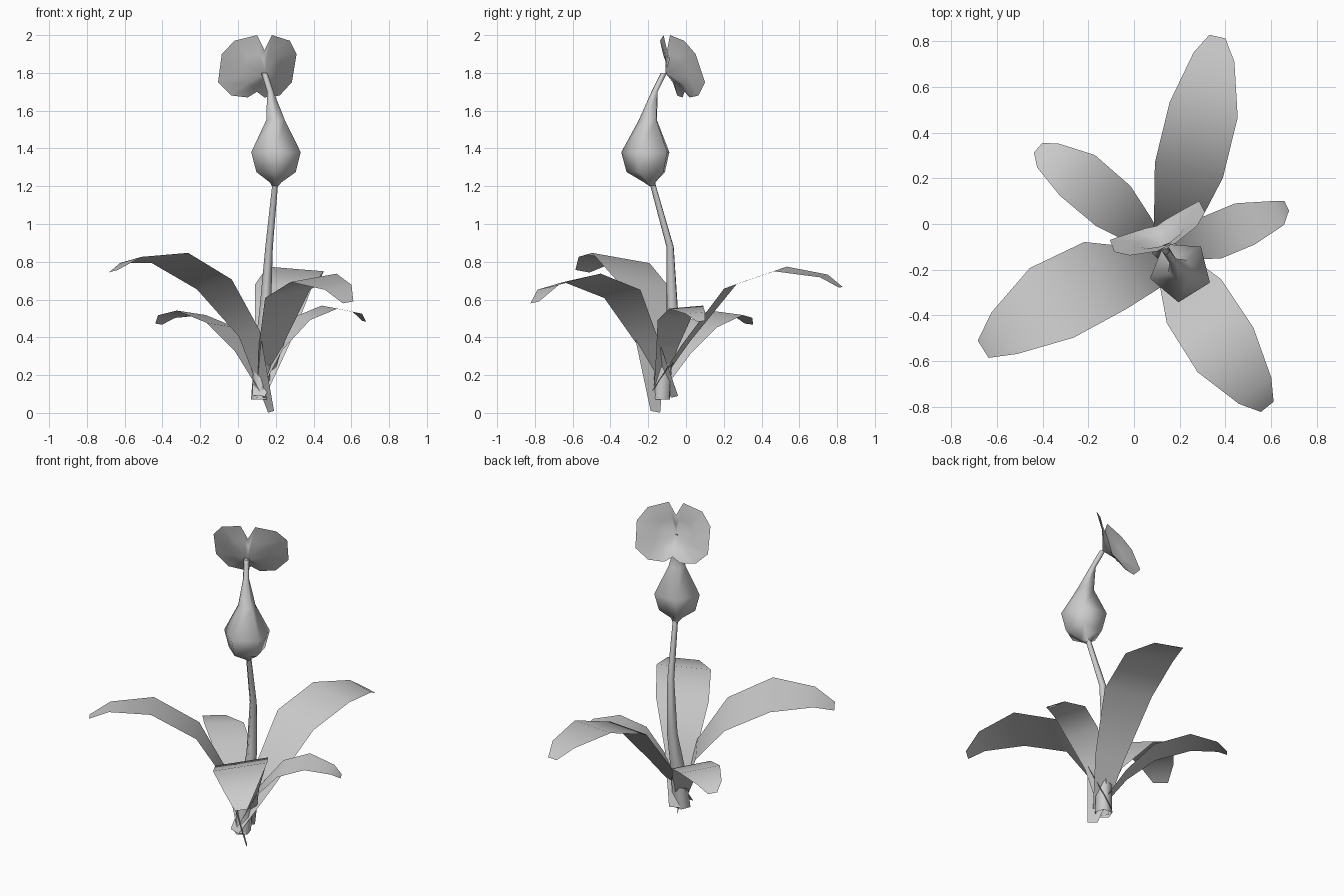
import bpy, math
from mathutils import Vector


def make(name, verts, faces):
    me = bpy.data.meshes.new(name)
    me.from_pydata([tuple(v) for v in verts], [], faces)
    me.update()
    for p in me.polygons:
        p.use_smooth = True
    ob = bpy.data.objects.new(name, me)
    bpy.context.collection.objects.link(ob)
    return ob


# Five-sided tube through (x, y, z, radius) stations
def tube(name, stations, sides=5, phase=-22):
    verts, faces = [], []
    for x, y, z, r in stations:
        for i in range(sides):
            a = math.radians(phase + 360 * i / sides)
            verts.append((x + r * math.cos(a), y + r * math.sin(a), z))
    for s in range(len(stations) - 1):
        for i in range(sides):
            j = (i + 1) % sides
            a = s * sides
            faces.append((a + i, a + j, a + sides + j, a + sides + i))
    return make(name, verts, faces)


# Leaf blade: (x, y, z, half width) stations swept along one crosswise direction
def leaf(name, across, stations):
    side = Vector(across).normalized()
    verts, faces = [], []
    for x, y, z, h in stations:
        c = Vector((x, y, z))
        verts += [c - side * h, c + side * h]
    for s in range(len(stations) - 1):
        a = 2 * s
        faces.append((a, a + 1, a + 3, a + 2))
    return make(name, verts, faces)


# Bent stalk
tube("stem", [(.12, -.13, .07, .053), (.13, -.11, .30, .045),
              (.145, -.07, .55, .032), (.165, -.083, .88, .021),
              (.197, -.175, 1.21, .016)])

# Swollen bulb narrowing into the neck
tube("bulb", [(.197, -.175, 1.20, .018), (.20, -.19, 1.22, .032),
              (.204, -.205, 1.275, .110), (.204, -.205, 1.38, .138),
              (.20, -.198, 1.55, .052), (.172, -.165, 1.70, .018),
              (.14, -.115, 1.80, .018)])

# Two-lobed flower: half outline (sideways, forward, up), mirrored, fanned in rings
half = [(.043, -.002, .20), (.16, .029, .17), (.216, .07, .10), (.213, .126, -.05),
        (.14, .12, -.12), (.048, .11, -.13)]
outline = [(0, 0, .12)] + half + [(0, .10, -.10)] + [(-u, p, z) for u, p, z in reversed(half)]
origin = Vector((.14, -.10, 1.80))
u_axis, p_axis = Vector((.917, .40, 0)), Vector((-.40, .917, 0))
verts, faces = [origin - p_axis * .01], []
n = len(outline)
for scale, lift in ((.5, .012), (1, 0)):
    for u, p, z in outline:
        verts.append(origin + u_axis * u * scale + p_axis * (p * scale + lift)
                     + Vector((0, 0, z * scale)))
for i in range(n):
    j = (i + 1) % n
    faces.append((0, 1 + i, 1 + j))
    faces.append((1 + i, 1 + n + i, 1 + n + j, 1 + j))
make("flower_petals", verts, faces)

# Five arching leaves
leaf("back_leaf", (.97, -.22, -.08),
     [(.11, -.19, .09, .035), (.18, .0, .37, .095), (.24, .235, .67, .153),
      (.305, .50, .762, .153), (.35, .73, .725, .092), (.365, .82, .665, .036)])
leaf("left_leaf", (.53, -.84, .15),
     [(.175, -.162, .006, .03), (.06, -.19, .42, .105), (-.125, -.225, .68, .175),
      (-.36, -.345, .82, .182), (-.567, -.478, .81, .108), (-.66, -.548, .75, .045)])
leaf("front_leaf", (.77, .62, .14),
     [(.125, -.06, .085, .03), (.18, -.20, .37, .09), (.262, -.337, .63, .154),
      (.40, -.55, .715, .158), (.53, -.73, .665, .092), (.583, -.80, .585, .036)])
leaf("right_leaf", (.42, -.90, -.08),
     [(.09, -.15, .08, .025), (.21, -.10, .34, .063), (.34, -.06, .50, .10),
      (.485, .0, .56, .10), (.632, .048, .53, .058), (.668, .08, .485, .024)])
leaf("rear_left_leaf", (.65, .75, -.10),
     [(.15, -.17, .08, .025), (.03, -.03, .32, .072), (-.09, .078, .465, .116),
      (-.248, .213, .53, .118), (-.378, .30, .51, .07), (-.42, .333, .47, .028)])
